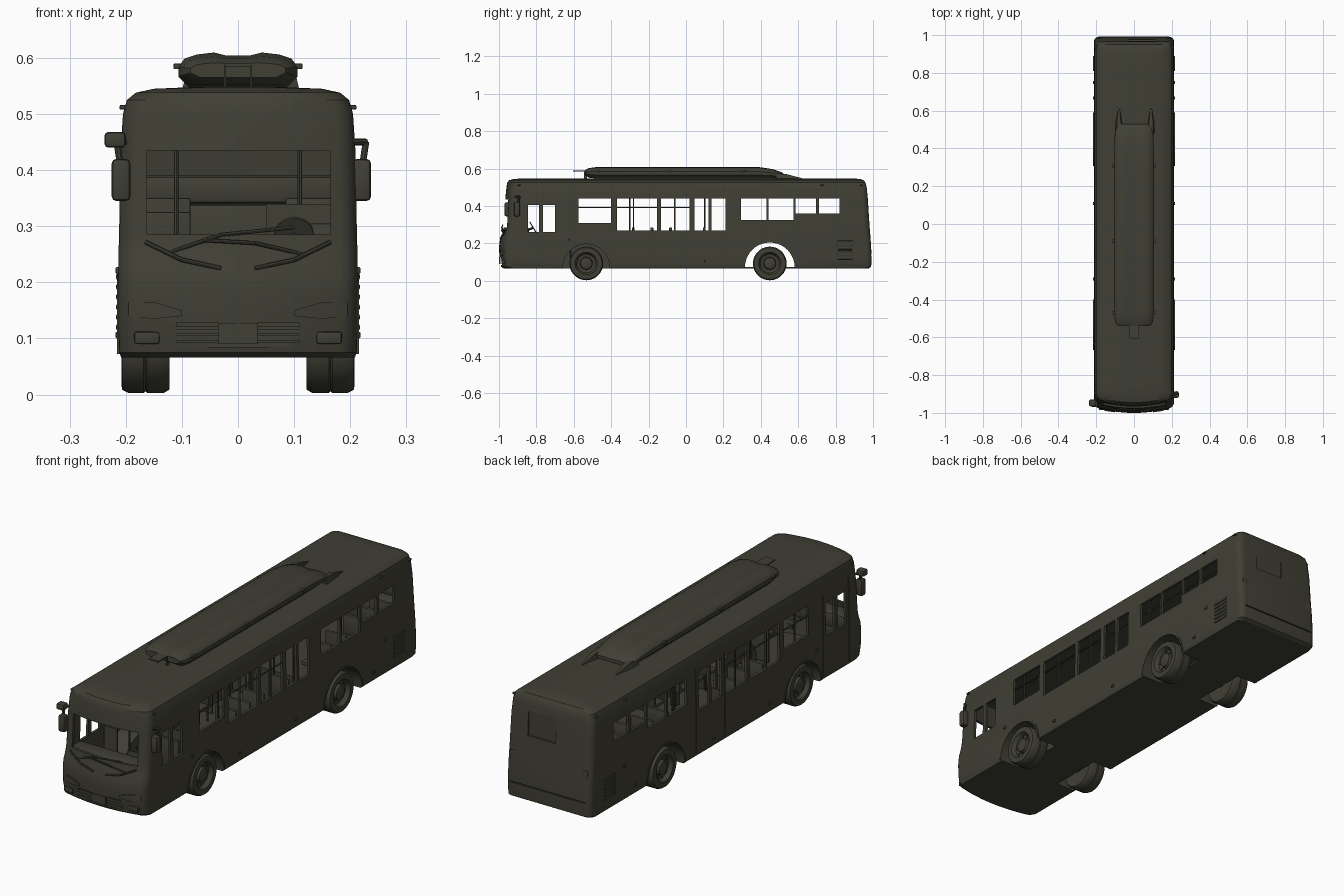
import bpy, bmesh, math
from mathutils import Matrix, Vector

if "Cube" in bpy.data.objects:
    bpy.data.objects.remove(bpy.data.objects["Cube"])

paint = bpy.data.materials.new("dark_olive")
paint.diffuse_color = (0.052, 0.050, 0.035, 1)
paint.use_nodes = True
paint.node_tree.nodes["Principled BSDF"].inputs["Base Color"].default_value = paint.diffuse_color


def finish(name, bm, smooth=True, bevel=0):
    bmesh.ops.recalc_face_normals(bm, faces=bm.faces)
    me = bpy.data.meshes.new(name)
    bm.to_mesh(me)
    bm.free()
    me.materials.append(paint)
    ob = bpy.data.objects.new(name, me)
    bpy.context.collection.objects.link(ob)
    bpy.ops.object.select_all(action='DESELECT')
    ob.select_set(True)
    bpy.context.view_layer.objects.active = ob
    if bevel:
        m = ob.modifiers.new("bevel", 'BEVEL')
        m.width, m.segments = bevel, 2
        bpy.ops.object.modifier_apply(modifier=m.name)
    if smooth:
        bpy.ops.object.shade_smooth_by_angle(angle=math.radians(35))
    return ob


def add_box(bm, x0, x1, y0, y1, z0, z1):
    mat = (Matrix.Translation(((x0 + x1) / 2, (y0 + y1) / 2, (z0 + z1) / 2))
           @ Matrix.Diagonal((abs(x1 - x0), abs(y1 - y0), abs(z1 - z0), 1)))
    bmesh.ops.create_cube(bm, size=1, matrix=mat)


def add_rod(bm, a, b, r, seg=8):
    a, b = Vector(a), Vector(b)
    d = b - a
    mat = Matrix.Translation((a + b) / 2) @ d.to_track_quat('Z', 'Y').to_matrix().to_4x4()
    bmesh.ops.create_cone(bm, cap_ends=True, segments=seg, radius1=r, radius2=r,
                          depth=d.length, matrix=mat)


def boxes(name, items, bevel=0):
    bm = bmesh.new()
    for b in items:
        add_box(bm, *b)
    return finish(name, bm, bevel > 0, bevel)


def rods(name, items, r):
    bm = bmesh.new()
    for a, b in items:
        add_rod(bm, a, b, r)
    return finish(name, bm)


def loft(name, rings):
    bm = bmesh.new()
    vs = [[bm.verts.new(p) for p in ring] for ring in rings]
    n = len(vs[0])
    for a, b in zip(vs, vs[1:]):
        for i in range(n):
            bm.faces.new((a[i], a[(i + 1) % n], b[(i + 1) % n], b[i]))
    bm.faces.new(vs[0])
    bm.faces.new(vs[-1])
    return finish(name, bm)


def plan_ring(z, w, yf, yr, inset=0.0, bow=0.03):
    """Rounded rectangle at height z with a bowed front."""
    w, yf, yr = w - inset, yf + inset, yr - inset
    pts, r = [], 0.03
    for cx, cy, a0 in ((w - r, yr - r, 0), (r - w, yr - r, 90),
                       (r - w, yf + r, 180), (w - r, yf + r, 270)):
        for k in range(6):
            a = math.radians(a0 + 18 * k)
            pts.append([cx + r * math.cos(a), cy + r * math.sin(a), z])
        if a0 == 180:
            pts += [[(w - r) * (t / 4 - 1), yf, z] for t in range(1, 8)]
    for p in pts:
        if p[1] < 0:
            p[1] += bow * (p[0] / w) ** 2
    return pts


# Body shell: height, half width, front, back
BODY = [(.066, .208, -.975, .975), (.075, .212, -.988, .99), (.12, .213, -.997, .992),
        (.18, .213, -1.0, .99), (.22, .213, -.995, .987), (.25, .213, -.982, .985),
        (.285, .212, -.975, .982), (.44, .209, -.966, .972), (.50, .205, -.96, .966),
        (.525, .198, -.956, .96), (.538, .182, -.946, .95), (.545, .15, -.92, .93),
        (.548, .08, -.86, .88)]
body = loft("body_shell", [plan_ring(*b) for b in BODY])
INNER = [(.074,) + BODY[1][1:]] + list(BODY[2:9]) + [(.525, .19, -.95, .955)]
cavity = loft("cavity_cutter", [plan_ring(*b, inset=.012) for b in INNER])

# Window, windscreen, wheel arch and panel openings
WINDOWS = [(-.576, -.40, .31), (-.37, -.155, .27), (-.135, .02, .27),
           (.295, .43, .325), (.44, .575, .325), (.585, .695, .36), (.71, .82, .36)]
DOORS = [(-.845, -.785, .26, .405), (-.765, -.70, .26, .405),
         (.045, .12, .27, .44), (.135, .21, .27, .44)]
AXLES = (-.533, .448)
bm = bmesh.new()
for s in (-1, 1):
    for y0, y1, z0 in WINDOWS:
        add_box(bm, s * .17, s * .25, y0, y1, z0, .44)
    for d in DOORS:
        add_box(bm, s * .17, s * .25, *d)
    for y, r in zip(AXLES, (.125, .133)):
        add_rod(bm, (s * .11, y, .072), (s * .26, y, .072), r, 40)
# door seams, entrance side only
for y in (-.865, -.68, .025, .23):
    add_box(bm, -.25, -.206, y - .002, y + .002, .08, .46)
add_box(bm, -.162, .165, -1.1, -.90, .285, .435)
add_box(bm, -.03, .11, .969, 1.1, .36, .47)
add_box(bm, -.19, .19, .986, 1.1, .135, .14)
add_box(bm, -.11, .11, -1.1, -.985, .085, .128)
openings = finish("openings_cutter", bm, False)
for cutter in (cavity, openings):
    cutter.hide_render = True
    m = body.modifiers.new("cut", 'BOOLEAN')
    m.operation, m.solver, m.object = 'DIFFERENCE', 'EXACT', cutter
    bpy.context.view_layer.objects.active = body
    bpy.ops.object.modifier_apply(modifier=m.name)
    bpy.data.objects.remove(cutter)
bpy.ops.object.select_all(action='DESELECT')
body.select_set(True)
bpy.ops.object.shade_smooth_by_angle(angle=math.radians(30))

# Sliding window frames
boxes("window_bars", [(s * .2, s * .206, y0, y1, .39, .394)
                      for s in (-1, 1) for y0, y1, z in WINDOWS[:3]]
      + [(s * .2, s * .207, y - .003, y + .003, .27, .44) for s in (-1, 1) for y in (-.28, -.06)])

# Wheels: lathe profile of (radius, distance from centre line)
TYRE = [(.0, .13), (.06, .122), (.084, .122), (.09, .132), (.09, .162), (.087, .165), (.09, .168),
        (.09, .196), (.084, .207), (.06, .208), (.056, .203), (.05, .19), (.034, .186),
        (.03, .2), (.018, .204), (.0, .204)]
for label, y in zip(("front", "rear"), AXLES):
    for side, s in (("left", -1), ("right", 1)):
        bm = bmesh.new()
        vs = [bm.verts.new((s * x, y, .093 + r)) for r, x in TYRE]
        es = [bm.edges.new(e) for e in zip(vs, vs[1:])]
        bmesh.ops.spin(bm, geom=vs + es, cent=(0, y, .093), axis=(1, 0, 0),
                       angle=math.tau, steps=36)
        bmesh.ops.remove_doubles(bm, verts=bm.verts, dist=1e-4)
        for k in range(8):
            a = k * math.pi / 4
            c = (y + .042 * math.cos(a), .093 + .042 * math.sin(a))
            add_rod(bm, (s * .186, *c), (s * .194, *c), .004, 6)
        finish(f"{label}_{side}_wheel", bm)
boxes("axles", [(-.13, .13, y - .012, y + .012, .08, .105) for y in AXLES])

# Wheel arch liners and raised arch lips
for label, y, r in (("front", AXLES[0], .125), ("rear", AXLES[1], .133)):
    for side, s in (("left", -1), ("right", 1)):
        bm = bmesh.new()
        arcs = [[bm.verts.new((s * x, y + rr * math.cos(a), .072 + rr * math.sin(a)))
                 for a in [math.pi * k / 20 for k in range(21)]]
                for x, rr in ((.11, r), (.216, r), (.216, r + .008), (.11, r + .008))]
        for a, b in zip(arcs, arcs[1:] + arcs[:1]):
            for i in range(20):
                bm.faces.new((a[i], a[i + 1], b[i + 1], b[i]))
        if label == "front":
            bm.faces.new(arcs[0])
        finish(f"{label}_{side}_arch", bm)

# Roof unit: y, half width, bottom, top
POD = [(-.54, .085, .565, .59), (-.52, .1, .552, .6), (-.47, .106, .545, .606), (.38, .106, .545, .606),
       (.46, .102, .545, .595), (.51, .095, .547, .58), (.53, .08, .55, .565)]
SHAPE = [(-.8, 0), (-1, .35), (-1, .65), (-.9, .88), (-.7, 1), (-.4, 1.06), (-.2, .97),
         (.2, .97), (.4, 1.06), (.7, 1), (.9, .88), (1, .65), (1, .35), (.8, 0)]
loft("roof_unit", [[(w * u, y, z0 + (z1 - z0) * v) for u, v in SHAPE] for y, w, z0, z1 in POD])
boxes("roof_front_bracket", [(-.025, .025, -.605, -.45, .585, .59)]
      + [(s * .025, s * .021, -.545, -.53, .546, .588) for s in (-1, 1)])
boxes("roof_clips", [(s * .1, s * .115, y, y + .02, .58, .59)
                     for s in (-1, 1) for y in (-.48, -.1, .3)], .002)
for side, x in (("left", -.08), ("right", .09)):
    loft(f"roof_{side}_fin", [[(x - w, y, .54), (x + w, y, .54), (x + w * .6, y, z), (x - w * .6, y, z)]
                              for y, w, z in ((.48, .02, .575), (.54, .018, .57), (.62, .004, .549))])

# Mirrors and their arms
for side, s, y, x in (("left", -1, -.95, .21), ("right", 1, -.9, .222)):
    boxes(f"{side}_mirror", [(s * (x - .018), s * (x + .015), y - .02, y + .012, .345, .42)], .008)
    rods(f"{side}_mirror_arm", [((s * x, y, .41), (s * (x + .006), y + .01, .45)),
                                ((s * (x + .006), y + .01, .45), (s * .195, -.92, .45))], .006)
boxes("left_mirror_housing", [(-.238, -.2, -.965, -.93, .44, .468)], .007)

# Front details
boxes("number_plate", [(-.036, .036, -1.0, -.992, .09, .128)])
boxes("intake_slats", [(-.11, .11, -.988, -.983, z, z + .005) for z in (.092, .104, .116)])
for side, s in (("left", -1), ("right", 1)):
    loft(f"{side}_headlight", [[(s * x, y, z0), (s * x, y + .03, z0), (s * x, y + .03, z1), (s * x, y, z1)]
                               for x, y, z0, z1 in ((.10, -.997, .14, .15), (.15, -.99, .135, .165),
                                                    (.195, -.972, .14, .165), (.206, -.95, .145, .16))])
    boxes(f"{side}_fog_light", [(s * .14, s * .185, -.984, -.96, .09, .112)], .004)
    rods(f"{side}_hood_crease", [((s * .03, -.992, .225), (s * .1, -.985, .24)),
                                 ((s * .1, -.985, .24), (s * .165, -.965, .272))], .004)
rods("wipers", [((-.16, -.962, .24), (-.03, -.985, .285)), ((-.03, -.985, .285), (.10, -.98, .298)),
                ((.16, -.962, .24), (.03, -.987, .27)), ((.03, -.987, .27), (-.06, -.98, .275))], .0035)

# Side markers and engine vents
boxes("side_markers", [(s * .208, s * .218, y, y + .016, z, z + .012) for s in (-1, 1)
                       for y, z in ((-.64, .215), (-.3, .1), (.1, .1), (.66, .1), (.74, .215))]
      + [(s * .195, s * .211, y, y + .014, .508, .516) for s in (-1, 1) for y in (-.9, .72, .93)], .002)
boxes("engine_vents", [(s * .205, s * .217, .81, .89, .115 + .018 * k, .125 + .018 * k)
                       for s in (-1, 1) for k in range(6)], .002)
boxes("rear_lamps", [(s * .17, s * .195, .97, .985, z, z + .05) for s in (-1, 1) for z in (.17, .23)], .004)

# Interior: raised rear floor, engine cover, dashboard
boxes("rear_floor", [(-.2, .2, .26, .96, .207, .215), (-.1, .1, .25, .26, .07, .215)])
boxes("rear_bench", [(-.195, .195, .84, .94, .215, .34), (-.195, .195, .90, .95, .34, .39)], .01)
boxes("dashboard", [(-.19, .19, -.945, -.86, .21, .275), (.04, .16, -.86, -.84, .24, .285)], .01)
boxes("driver_partition", [(.05, .195, -.67, -.662, .08, .34)])
boxes("entry_panels", [(-.195, -.13, y, y + .006, .08, .27) for y in (-.68, .0, .24)])
bm = bmesh.new()
add_rod(bm, (.10, -.85, .27), (.10, -.815, .285), .006)
add_rod(bm, (.10, -.82, .284), (.10, -.815, .287), .035, 20)
finish("steering_wheel", bm)

# Seats
rows = [(-.73, .08, .15, (1,))] + [(y, .08, .13, (-1, 1)) for y in (-.32, -.22, -.12)] \
    + [(.06, .08, .13, (1,))] + [(y, .215, .035, (-1, 1)) for y in (.36, .47)] \
    + [(y, .215, .06, (-1, 1)) for y in (.60, .70, .79)]
seats = []
for y, z, h, sides in rows:
    for s in sides:
        seats += [(s * .085, s * .19, y - .03, y + .04, z + h * .55, z + h * .55 + .015),
                  (s * .085, s * .19, y + .03, y + .045, z + h * .6, z + h + .075),
                  (s * .12, s * .15, y - .01, y + .02, z - .005, z + h * .6)]
boxes("seats", seats, .003)

# Handrails and poles
rods("handrails", [((s * .11, -.6, .47), (s * .11, .8, .47)) for s in (-1, 1)]
     + [((s * .11, y, .075 if y < .25 else .21), (s * .11, y, .53))
        for s in (-1, 1) for y in (-.62, -.3, -.06, .1, .24, .58)], .004)
